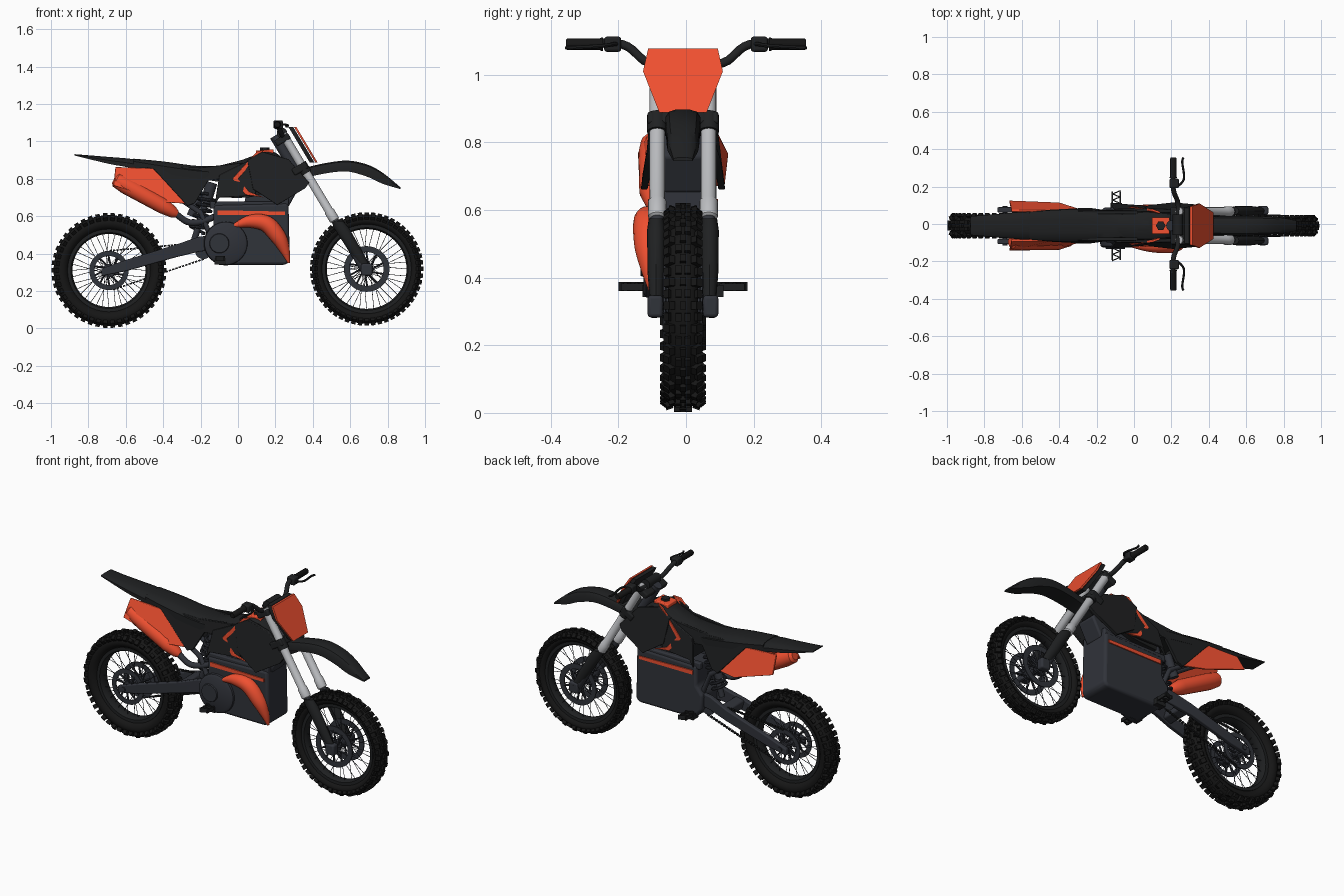
import bpy, bmesh
from math import sin, cos, pi, radians
from mathutils import Vector, Matrix

if "Cube" in bpy.data.objects:
    bpy.data.objects.remove(bpy.data.objects["Cube"])

C = -0.009  # centre plane of the bike

def mat(name, rgb):
    m = bpy.data.materials.new(name)
    m.diffuse_color = (*rgb, 1)
    m.use_nodes = True
    m.node_tree.nodes["Principled BSDF"].inputs["Base Color"].default_value = m.diffuse_color
    return m

BLACK = mat("black", (0.014, 0.015, 0.016))
RUBBER = mat("rubber", (0.008, 0.008, 0.008))
GREY = mat("dark_grey", (0.03, 0.033, 0.042))
ORANGE = mat("orange", (0.87, 0.08, 0.03))
SILVER = mat("silver", (0.5, 0.51, 0.53))

def finish(name, bm, m, bevel=0):
    bmesh.ops.recalc_face_normals(bm, faces=bm.faces)
    me = bpy.data.meshes.new(name)
    bm.to_mesh(me)
    bm.free()
    me.materials.append(m)
    me.shade_smooth()
    me.set_sharp_from_angle(angle=radians(35))
    ob = bpy.data.objects.new(name, me)
    bpy.context.collection.objects.link(ob)
    if bevel:
        b = ob.modifiers.new("bevel", 'BEVEL')
        b.width, b.segments, b.limit_method = bevel, 3, 'ANGLE'
    return ob

def skin(bm, rings, loop=False):
    vs = [[bm.verts.new(p) for p in r] for r in rings]
    n, k = len(vs[0]), len(vs)
    for i in range(k if loop else k - 1):
        a, b = vs[i], vs[(i + 1) % k]
        for j in range(n):
            bm.faces.new((a[j], a[(j + 1) % n], b[(j + 1) % n], b[j]))
    if not loop:
        bm.faces.new(vs[0])
        bm.faces.new(vs[-1])

def loft(name, rings, m, bevel=0):
    bm = bmesh.new()
    skin(bm, rings)
    return finish(name, bm, m, bevel)

def sweep(bm, pts, r, n=12):
    pts = [Vector(p) for p in pts]
    rs = r if isinstance(r, (list, tuple)) else [r] * len(pts)
    tan = [(pts[min(i + 1, len(pts) - 1)] - pts[max(i - 1, 0)]).normalized() for i in range(len(pts))]
    q, rings = tan[0].to_track_quat('Z', 'Y'), []
    for i, p in enumerate(pts):
        if i:
            q = tan[i - 1].rotation_difference(tan[i]) @ q
        rings.append([p + q @ Vector((cos(2*pi*j/n), sin(2*pi*j/n), 0)) * rs[i] for j in range(n)])
    skin(bm, rings)

def tube(name, pts, r, m, n=16):
    bm = bmesh.new()
    sweep(bm, pts, r, n)
    return finish(name, bm, m)

def smooth_path(pts, k=6):
    # Catmull-Rom through tuples of any length
    P = [pts[0]] + list(pts) + [pts[-1]]
    out = []
    for i in range(1, len(P) - 2):
        for s in range(k):
            t = s / k
            out.append(tuple(0.5 * (2*b + (c-a)*t + (2*a-5*b+4*c-d)*t*t + (3*b-a-3*c+d)*t**3)
                             for a, b, c, d in zip(*P[i-1:i+3])))
    return out + [tuple(pts[-1])]

def box(bm, c, size, rot=Matrix()):
    bmesh.ops.create_cube(bm, size=1, matrix=Matrix.Translation(c) @ rot @ Matrix.Diagonal((*size, 1)))

def plate(name, prof, y0, y1, m, bevel=0):
    return loft(name, [[(x, y, z) for x, z in prof] for y in (y0, y1)], m, bevel)

def panels(name, pts, thick, m):
    # mirrored bodywork panels, points are (x, half-width, z)
    for s, side in ((-1, "right"), (1, "left")):
        loft(f"{name}_{side}", [[(x, C + s*(y - t), z) for x, y, z in pts] for t in (0, thick)], m, 0.003)

def lathe(name, prof, x, z, m, n=64):
    # closed (y, radius) profile turned around the axle
    bm = bmesh.new()
    skin(bm, [[(x + r*cos(2*pi*i/n), C + y, z + r*sin(2*pi*i/n)) for y, r in prof] for i in range(n)], True)
    return finish(name, bm, m)

def polar(x, z, r, a, y):
    return Vector((x + r*cos(a), C + y, z + r*sin(a)))

# wheels
def wheel(tag, x, z, R, w, ri, count, rd):
    bead = ri + 0.018
    mid, half = (bead + R - 0.014) / 2, (R - 0.014 - bead) / 2
    lathe(tag + "_tyre", [(w*0.92*cos(a), mid + half*sin(a)) for a in [2*pi*i/16 for i in range(16)]], x, z, RUBBER, 72)
    lathe(tag + "_rim", [(-w*.6, ri+.026), (-w*.6, ri+.008), (-w*.3, ri), (w*.3, ri), (w*.6, ri+.008), (w*.6, ri+.026)], x, z, BLACK)
    bm = bmesh.new()
    for i in range(count):
        rows = ((-.28, 0), (.28, 0)) if i % 2 else ((0, 0), (-.72, .35), (.72, -.35))
        for f, tilt in rows + ((-.93, .9), (.93, -.9)):
            a = 2*pi*i/count
            drop = 0.012 + abs(f)**3 * 0.022
            box(bm, polar(x, z, R - drop, a, f*w), (.024, w*.36, .019),
                Matrix.Rotation(pi/2 - a, 4, 'Y') @ Matrix.Rotation(-tilt, 4, 'X'))
    finish(tag + "_tyre_knobs", bm, RUBBER)
    bm = bmesh.new()
    for i in range(36):
        a, s = 2*pi*i/36, (-1, 1)[i % 2]
        d = (0.3, -0.3)[(i // 2) % 2]
        sweep(bm, [polar(x, z, .03, a + d*2, s*.035), polar(x, z, ri + .004, a, s*.006)], .0016, 5)
    finish(tag + "_spokes", bm, GREY)
    tube(tag + "_hub", [(x, C + y, z) for y in (-.05, -.034, -.032, .032, .034, .05)], [.036, .036, .022, .022, .036, .036], GREY, 24)
    for s, kind in ((-1, "brake_disc"), (1, "sprocket" if tag == "rear" else "second_disc")):
        lathe(f"{tag}_{kind}", [(s*.052, rd), (s*.058, rd), (s*.058, rd*.74), (s*.052, rd*.74)], x, z, GREY, 48)
        bm = bmesh.new()
        for i in range(10):
            a = 2*pi*i/10
            sweep(bm, [polar(x, z, .028, a, s*.054), polar(x, z, rd*.8, a + .35, s*.055)], .0055, 6)
        finish(f"{tag}_{kind}_arms", bm, GREY)
    tube(tag + "_axle", [(x, C - .105, z), (x, C + .105, z)], .014, GREY)

RX, RZ, FX, FZ = -.69, .31, .688, .318
wheel("rear", RX, RZ, .31, .058, .195, 46, .105)
wheel("front", FX, FZ, .306, .048, .213, 52, .122)

# front fork, clamps and guards
fork = lambda z: .24 + (1.04 - z) * .6
def clamp(name, z, h, w):
    d = Vector((.6, 0, -1)).normalized()
    bm = bmesh.new()
    box(bm, (fork(z) - .02, C, z + .0), (.085, w, h), Matrix.Rotation(radians(-31), 4, 'Y'))
    finish(name, bm, BLACK, .008)
clamp("upper_fork_clamp", 1.01, .035, .2)
clamp("lower_fork_clamp", .855, .04, .21)
tube("steering_stem", [(fork(1.03) - .05, C, 1.03), (fork(.83) - .05, C, .83)], .028, GREY)
for s, side in ((-1, "right"), (1, "left")):
    y = C + s*.076
    tube("fork_tube_" + side, [(fork(z), y, z) for z in (1.04, .63, .625, .58, .575)], [.023, .023, .027, .027, .02], SILVER)
    tube("fork_collar_" + side, [(fork(z), y, z) for z in (.88, .83)], .03, BLACK)
    tube("fork_slider_" + side, [(fork(z), y, z) for z in (.6, .45, .33)] + [(FX, y, .29)], [.02, .02, .022, .018], GREY)
    ring = lambda z, w, d: [(fork(z) + .012 + d*cos(a), y + s*.003 + w*sin(a), z) for a in [2*pi*i/12 for i in range(12)]]
    loft("fork_guard_" + side, [ring(.575, .022, .03), ring(.54, .027, .04), ring(.42, .026, .036), ring(.34, .02, .03), ring(.3, .018, .022)], BLACK)
    bm = bmesh.new()
    box(bm, (FX, C + s*.082, FZ - .003), (.06, .045, .065))
    finish("axle_lug_" + side, bm, GREY, .01)

# front fender: x, top, bottom, half-width
def body(name, st, m, crown=.4):
    rings = []
    for x, t, b, w in smooth_path(st, 4):
        c = (t - b) * crown
        rings.append([(x, C + y*w, z) for y, z in ((-1, b), (-1, t - c), (-.8, t - c*.3), (-.4, t), (.4, t), (.8, t - c*.3), (1, t - c), (1, b))])
    return loft(name, rings, m)
body("front_fender", [(.3, .83, .77, .04), (.38, .865, .81, .048), (.56, .897, .84, .052), (.68, .88, .815, .05), (.77, .835, .775, .045), (.868, .755, .745, .028)], BLACK)

# front plate
hexa = [(-.103, 1.077), (.103, 1.077), (.118, 1.01), (.07, .888), (-.07, .888), (-.118, 1.01)]
loft("front_plate", [[(.3 + (1.077 - z)*.6 + t, C + y, z) for y, z in hexa] for t in (0, .012)], ORANGE)
loft("plate_backing", [[(.27 + (1.077 - z)*.6 + t, C + y*.93, z) for y, z in hexa] for t in (0, .025)], BLACK)

# handlebar, grips and levers
tube("handlebar", smooth_path([(.21, -.34, 1.09), (.21, -.19, 1.09), (.235, -.11, 1.035), (.235, 0, 1.03), (.235, .11, 1.035), (.21, .19, 1.09), (.21, .34, 1.09)]), .013, BLACK)
tube("bar_pad", [(.235, -.06, 1.045), (.235, .05, 1.045)], .028, BLACK)
for s, side in ((-1, "right"), (1, "left")):
    ys = (.245, .25, .255, .35, .355)
    tube("grip_" + side, [(.21, s*y, 1.09) for y in ys], [.02, .02, .017, .017, .014], RUBBER)
    bm = bmesh.new()
    box(bm, (.215, s*.217, 1.09), (.05, .05, .045))
    finish("control_clamp_" + side, bm, BLACK, .008)
    tube("lever_" + side, smooth_path([(.225, s*.2, 1.09), (.25, s*.215, 1.09), (.268, s*.25, 1.085), (.258, s*.33, 1.08), (.265, s*.355, 1.08)]), .006, BLACK, 8)

# seat, tail and tank
body("seat", [(-.56, .908, .872, .074), (-.4, .893, .83, .085), (-.2, .868, .80, .085), (-.05, .88, .78, .075), (.1, .93, .80, .06), (.15, .945, .82, .05)], BLACK)
body("rear_fender", [(-.875, .932, .925, .05), (-.69, .917, .88, .066), (-.56, .905, .855, .075), (-.4, .875, .80, .07), (-.28, .86, .75, .06)], BLACK, .5)
body("tank", [(-.1, .87, .70, .075), (.05, .91, .70, .09), (.13, .948, .72, .085), (.2, .94, .74, .075), (.27, .88, .76, .05)], BLACK, .3)
loft("tank_top", [[(.095, C + y, z) for y, z in ((-.045, .925), (.045, .925), (.045, .951), (-.045, .951))],
                  [(.19, C + y, z) for y, z in ((-.045, .925), (.045, .925), (.045, .958), (-.045, .958))]], ORANGE, .005)
tube("filler_cap", [(.143, C, .94), (.143, C, .967)], .026, BLACK, 6)

# side bodywork
panels("rear_number_panel", [(-.655, .085, .863), (-.455, .085, .856), (-.275, .085, .667), (-.4, .125, .675), (-.666, .135, .765)], .012, ORANGE)
panels("seat_side_panel", [(-.6, .07, .88), (-.45, .085, .852), (-.27, .095, .655), (-.23, .095, .67), (-.16, .085, .79), (-.02, .085, .81), (.02, .08, .885), (-.2, .08, .86)], .018, BLACK)
panels("tank_side_panel", [(-.1, .09, .82), (.06, .09, .9), (.12, .1, .82), (.09, .105, .71), (-.1, .12, .7), (-.125, .125, .66)], .015, BLACK)
panels("shroud", [(.05, .095, .90), (.13, .09, .945), (.27, .085, .905), (.38, .1, .78), (.36, .112, .75), (.21, .125, .66), (.08, .11, .745)], .02, BLACK)
panels("tank_stripe", [(.14, .075, .955), (.1, .09, .945), (-.03, .1, .80), (.04, .112, .715), (.14, .112, .70), (.06, .112, .73), (0, .102, .80)], .012, ORANGE)

# motor unit with covers
plate("motor_case", [(-.13, .66), (.27, .67), (.277, .36), (.255, .34), (-.11, .34), (-.165, .40), (-.17, .49), (-.13, .54)], C - .097, C + .097, GREY, .02)
plate("radiator", [(.03, .65), (.27, .65), (.33, .76), (.25, .84), (.06, .8)], C - .06, C + .06, GREY, .01)
for s, side in ((-1, "right"), (1, "left")):
    plate("case_stripe_" + side, [(-.11, .632), (.25, .625), (.25, .607), (-.11, .607)], C + s*.09, C + s*.103, ORANGE)
    plate("frame_rail_" + side, [(-.15, .68), (.2, .68), (.27, .7), (.27, .65), (-.15, .64)], C + s*.06, C + s*.09, GREY, .006)
tube("motor_cover", [(-.065, y, .455) for y in (-.09, -.118, -.126)], [.118, .114, .1], GREY, 40)
tube("motor_cover_cap", [(-.1, y, .455) for y in (-.12, -.134)], [.055, .05], GREY, 32)
pipe = smooth_path([(-.03, -.112, .545, .008), (.06, -.112, .572, .033), (.15, -.112, .56, .044), (.215, -.11, .49, .042), (.25, -.105, .42, .027), (.272, -.1, .35, .006)], 6)
tube("curved_orange_cover", [p[:3] for p in pipe], [p[3] for p in pipe], ORANGE, 20)

# muffler and link pipe
tube("muffler", [(-.662, -.095, .80), (-.65, -.095, .794), (-.60, -.095, .765), (-.40, -.095, .655), (-.345, -.09, .62), (-.325, -.09, .61)], [.025, .04, .046, .043, .03, .018], ORANGE, 20)
tube("link_pipe", smooth_path([(-.34, -.09, .62), (-.27, -.085, .57), (-.2, -.07, .57), (-.12, -.06, .6)]), .017, GREY)

# swingarm, chain and shock
for s, side in ((-1, "right"), (1, "left")):
    sec = lambda x, z, h, y: [(x, C + s*(y + a), z + b*h) for a, b in ((-.014, -1), (.014, -1), (.014, 1), (-.014, 1))]
    loft("swingarm_" + side, [sec(-.73, .30, .02, .085), sec(-.6, .336, .03, .085), sec(-.33, .415, .034, .082), sec(-.21, .45, .04, .065), sec(-.13, .46, .04, .06)], GREY, .006)
    tube("subframe_" + side, [(-.55, C + s*.055, .85), (-.2, C + s*.06, .62), (-.15, C + s*.06, .5)], .014, GREY)
    # footpegs
    bm = bmesh.new()
    for dx in (-.022, .022):
        box(bm, (-.095 + dx, C + s*.145, .372), (.007, .075, .02))
    for k in range(5):
        box(bm, (-.095, C + s*(.112 + k*.0165), .374), (.05, .006, .026), Matrix.Rotation((-1)**k*.4, 4, 'Z'))
    box(bm, (-.095, C + s*.095, .36), (.06, .05, .035))
    finish("footpeg_" + side, bm, BLACK)
bm = bmesh.new()
box(bm, (-.3, C, .425), (.06, .15, .06), Matrix.Rotation(radians(-16), 4, 'Y'))
finish("swingarm_bridge", bm, GREY, .01)
bm = bmesh.new()
for a, b in (((RX, .415), (-.18, .46)), ((RX + .02, .207), (-.18, .372))):
    a, b = Vector((a[0], C + .062, a[1])), Vector((b[0], C + .062, b[1]))
    ang = (b - a).to_track_quat('X', 'Z').to_matrix().to_4x4()
    for k in range(28):
        box(bm, a.lerp(b, (k + .5)/28), (.013, .012, .009), ang)
finish("chain", bm, BLACK)
tube("front_sprocket", [(-.185, C + .056, .416), (-.185, C + .066, .416)], .045, GREY, 20)
top, low = Vector((-.14, C, .78)), Vector((-.235, C, .47))
tube("shock_body", [top, top.lerp(low, .35), top.lerp(low, .36), low], [.03, .03, .017, .017], GREY)
d = (low - top).to_track_quat('Z', 'Y')
coil = [top.lerp(low, .2 + .65*i/96) + d @ Vector((cos(2*pi*i/14), sin(2*pi*i/14), 0))*.042 for i in range(97)]
tube("shock_spring", coil, .008, GREY, 8)
tube("shock_reservoir", [(-.2, C + .045, .72), (-.25, C + .045, .6)], .025, GREY)
